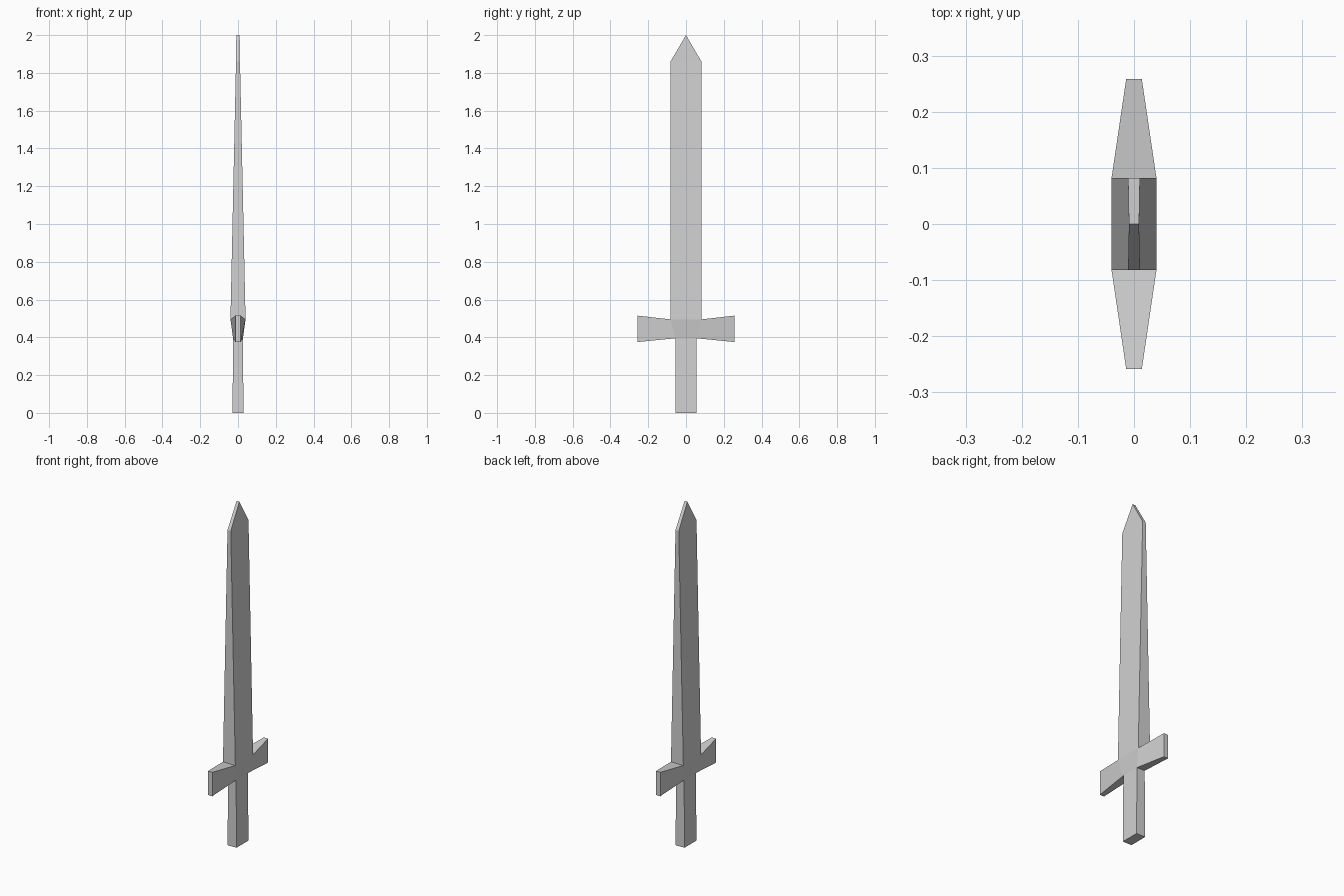
import bpy
import bmesh

cube = bpy.data.objects.get("Cube")
if cube:
    bpy.data.objects.remove(cube, do_unlink=True)

grey = bpy.data.materials.new("plain_grey")
colour = (0.64, 0.64, 0.64, 1.0)
grey.diffuse_color = colour
grey.use_nodes = True
grey.node_tree.nodes["Principled BSDF"].inputs["Base Color"].default_value = colour


def loft(name, rings, cap_start=False, cap_end=False):
    """Skin four-cornered rings in order, with optional end caps."""
    bm = bmesh.new()
    loops = [[bm.verts.new(p) for p in ring] for ring in rings]
    for a, b in zip(loops, loops[1:]):
        for i in range(4):
            j = (i + 1) % 4
            bm.faces.new((a[i], a[j], b[j], b[i]))
    if cap_start:
        bm.faces.new(loops[0][::-1])
    if cap_end:
        bm.faces.new(loops[-1])
    bmesh.ops.remove_doubles(bm, verts=bm.verts, dist=0.0001)
    bmesh.ops.recalc_face_normals(bm, faces=bm.faces)
    mesh = bpy.data.meshes.new(name)
    bm.to_mesh(mesh)
    bm.free()
    mesh.materials.append(grey)
    obj = bpy.data.objects.new(name, mesh)
    bpy.context.collection.objects.link(obj)
    return obj


def level(x, y, z):
    """Horizontal rectangle of half sizes x and y."""
    return [(-x, -y, z), (x, -y, z), (x, y, z), (-x, y, z)]


def upright(y_low, y_high, x_low, x_high, z_low, z_high):
    """Cross-section of the guard, standing across its length."""
    return [(-x_low, y_low, z_low), (x_low, y_low, z_low),
            (x_high, y_high, z_high), (-x_high, y_high, z_high)]


# Grip, flaring slightly at the bottom
loft("grip", [level(0.029, 0.055, 0), level(0.026, 0.055, 0.395)], cap_start=True)

# Cross guard: tapered hub with arms that thin sideways and flare in height
end = (0.014, 0.014, 0.375, 0.515)
hub = (0.026, 0.04, 0.395, 0.495)
loft("cross_guard", [
    upright(-0.258, -0.258, *end),
    upright(-0.055, -0.082, *hub),
    upright(0.055, 0.082, *hub),
    upright(0.258, 0.258, *end),
], cap_start=True, cap_end=True)

# Blade, thinning upward and closing to a chisel-shaped point
loft("blade", [level(0.04, 0.082, 0.495),
               level(0.0105, 0.082, 1.86),
               level(0.009, 0.0, 2.0)])
